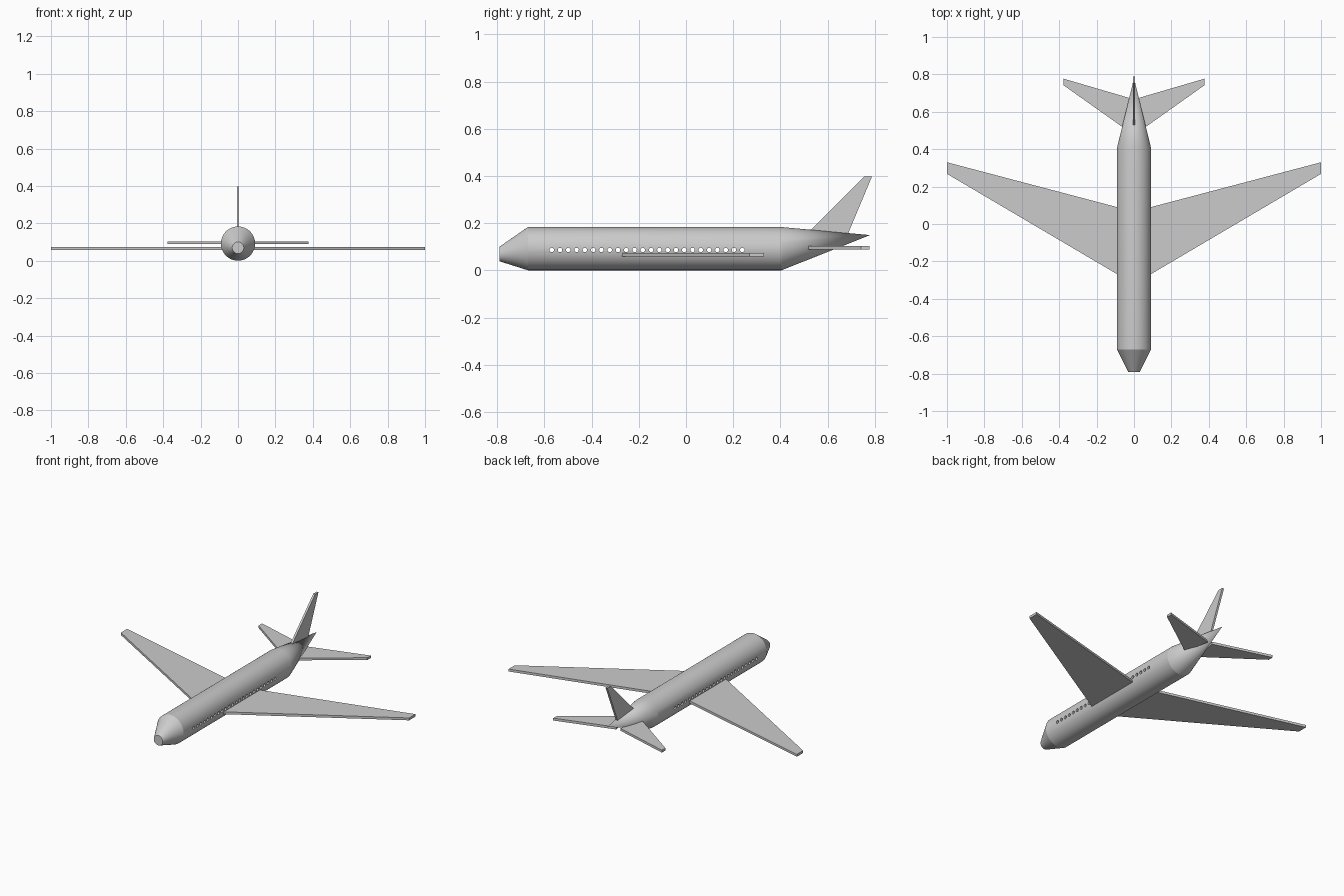
import bpy, bmesh, math
from mathutils import Matrix, Vector

if "Cube" in bpy.data.objects:
    bpy.data.objects.remove(bpy.data.objects["Cube"])

grey = bpy.data.materials.new("airframe_grey")
grey.diffuse_color = (0.6, 0.6, 0.6, 1)
grey.use_nodes = True
grey.node_tree.nodes["Principled BSDF"].inputs["Base Color"].default_value = grey.diffuse_color


def finish(name, bm):
    bmesh.ops.recalc_face_normals(bm, faces=bm.faces)
    mesh = bpy.data.meshes.new(name)
    bm.to_mesh(mesh)
    bm.free()
    mesh.materials.append(grey)
    obj = bpy.data.objects.new(name, mesh)
    bpy.context.collection.objects.link(obj)
    return obj


def plate(name, outline, thickness):
    """Solid slab: extrude a closed outline along the thickness vector."""
    bm = bmesh.new()
    face = bm.faces.new([bm.verts.new(p) for p in outline])
    ext = bmesh.ops.extrude_face_region(bm, geom=[face])
    moved = [v for v in ext["geom"] if isinstance(v, bmesh.types.BMVert)]
    bmesh.ops.translate(bm, vec=Vector(thickness), verts=moved)
    return finish(name, bm)


# Fuselage: round sections lofted along y, closing to a raised tail point
SIDES = 48
sections = [(-0.79, 0.070, 0.031), (-0.67, 0.0925, 0.0915), (0.405, 0.0925, 0.0915)]
bm = bmesh.new()
rings = []
for y, z, r in sections:
    rings.append([bm.verts.new((r * math.cos(a), y, z + r * math.sin(a)))
                  for a in (2 * math.pi * i / SIDES for i in range(SIDES))])
tip = bm.verts.new((0, 0.78, 0.15))
for i in range(SIDES):
    j = (i + 1) % SIDES
    for a, b in zip(rings, rings[1:]):
        bm.faces.new((a[i], a[j], b[j], b[i]))
    bm.faces.new((rings[-1][i], rings[-1][j], tip))
bm.faces.new(rings[0])
fuselage = finish("fuselage", bm)

# Window row: round holes cut straight through the cabin
bm = bmesh.new()
for i in range(24):
    y = -0.569 + i * 0.0351
    bmesh.ops.create_cone(
        bm, cap_ends=True, segments=16, radius1=0.0095, radius2=0.0095, depth=0.4,
        matrix=Matrix.Translation((0, y, 0.087)) @ Matrix.Rotation(math.pi / 2, 4, 'Y'))
cutter = finish("window_cutter", bm)
cutter.hide_render = True
mod = fuselage.modifiers.new("windows", 'BOOLEAN')
mod.operation = 'DIFFERENCE'
mod.solver = 'EXACT'
mod.object = cutter
bpy.context.view_layer.objects.active = fuselage
fuselage.select_set(True)
bpy.ops.object.modifier_apply(modifier=mod.name)
bpy.data.objects.remove(cutter, do_unlink=True)
bpy.ops.object.shade_smooth_by_angle(angle=math.radians(10))

# Wings and tailplanes, mirrored left and right
for side, s in (("right", 1), ("left", -1)):
    wing = [(0.082, -0.273), (1.0, 0.268), (1.0, 0.33), (0.082, 0.088)]
    plate(side + "_wing", [(s * x, y, 0.059) for x, y in wing], (0, 0, 0.015))
    tail = [(0.05, 0.51), (0.377, 0.742), (0.377, 0.777), (0.015, 0.671)]
    plate(side + "_tailplane", [(s * x, y, 0.089) for x, y in tail], (0, 0, 0.015))

# Upright fin
fin = [(0.507, 0.15), (0.684, 0.15), (0.788, 0.398), (0.755, 0.398)]
plate("tail_fin", [(-0.0065, y, z) for y, z in fin], (0.013, 0, 0))
